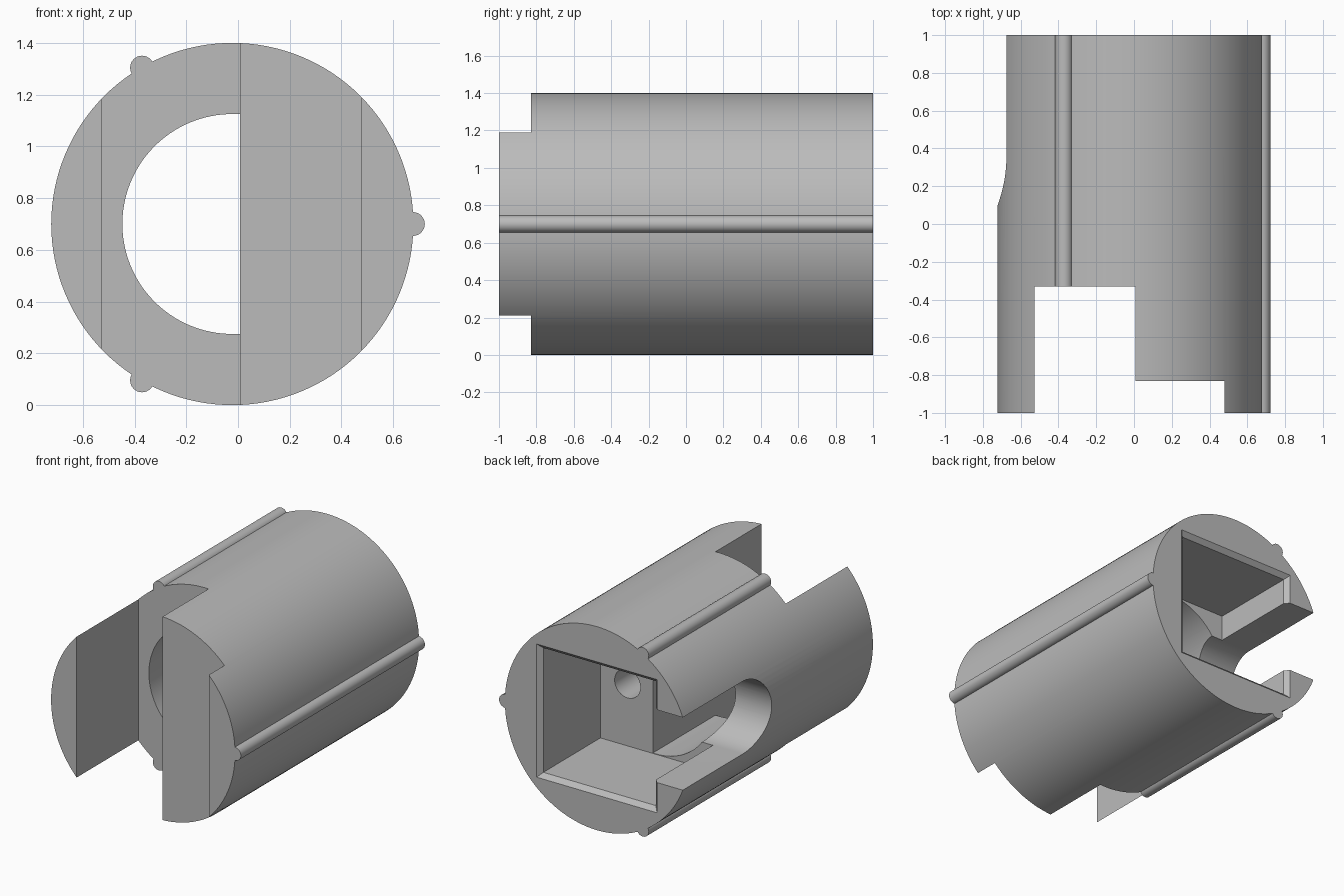
import bpy, bmesh
from math import cos, sin, pi, radians

default = bpy.data.objects.get("Cube")
if default:
    bpy.data.objects.remove(default, do_unlink=True)

CX, CZ, R = -0.022, 0.70, 0.70   # body axis and radius
helpers = []


def grey_material():
    mat = bpy.data.materials.new("plain grey")
    mat.use_nodes = True
    colour = (0.5, 0.5, 0.5, 1)
    mat.diffuse_color = colour
    mat.node_tree.nodes["Principled BSDF"].inputs["Base Color"].default_value = colour
    return mat


def loft(name, rings):
    """Closed solid through rings of equal point count."""
    bm = bmesh.new()
    loops = [[bm.verts.new(p) for p in ring] for ring in rings]
    n = len(loops[0])
    for a, b in zip(loops, loops[1:]):
        for i in range(n):
            bm.faces.new((a[i], a[(i + 1) % n], b[(i + 1) % n], b[i]))
    bm.faces.new(loops[0])
    bm.faces.new(loops[-1])
    bmesh.ops.recalc_face_normals(bm, faces=bm.faces)
    mesh = bpy.data.meshes.new(name)
    bm.to_mesh(mesh)
    bm.free()
    obj = bpy.data.objects.new(name, mesh)
    bpy.context.collection.objects.link(obj)
    return obj


def arc(cu, cv, r, start=0, end=2 * pi, n=128, closed=True):
    steps = n if closed else n - 1
    return [(cu + r * cos(start + (end - start) * i / steps),
             cv + r * sin(start + (end - start) * i / steps)) for i in range(n)]


def along_y(name, profile, y0, y1):
    return loft(name, [[(u, y, v) for u, v in profile] for y in (y0, y1)])


def along_x(name, profile, x0, x1):
    return loft(name, [[(x, u, v) for u, v in profile] for x in (x0, x1)])


def rect(u0, u1, v0, v1):
    return [(u0, v0), (u1, v0), (u1, v1), (u0, v1)]


def combine(target, tool, operation):
    tool.hide_render = True
    helpers.append(tool)
    mod = target.modifiers.new(tool.name, "BOOLEAN")
    mod.operation, mod.solver, mod.object = operation, "EXACT", tool


# Round body with three locating ribs
body = along_y("slotted_cylinder_body", arc(CX, CZ, R), -1, 1)
for angle in (0, 120, 240):
    a = radians(angle)
    centre = CX + 0.698 * cos(a), CZ + 0.698 * sin(a)
    combine(body, along_y("rib", arc(*centre, 0.046, n=32), -1, 1), "UNION")

# Front slot and the shallow step beside it
combine(body, along_y("front_slot", rect(-0.527, 0.007, -1, 3), -2, -0.33), "DIFFERENCE")
combine(body, along_y("front_step", rect(0, 0.478, -1, 3), -2, -0.83), "DIFFERENCE")

# Square rear pocket with a chamfered mouth
rings = []
for y, half in ((0.35, 0.428), (0.97, 0.428), (1, 0.458), (1.05, 0.508)):
    rings.append([(u, y, v) for u, v in rect(CX - half, CX + half, CZ - half, CZ + half)])
combine(body, loft("rear_pocket", rings), "DIFFERENCE")

# Half-round bore joining the slot and the pocket
bore = [(0.007, CZ - 0.425), (0.007, CZ + 0.425)] + arc(
    CX, CZ, 0.425, pi / 2, 3 * pi / 2, 64, False)
combine(body, along_y("half_bore", bore, -0.4, 0.4), "DIFFERENCE")

# Blind hole in the pocket end wall
combine(body, along_y("blind_hole", arc(0.2, CZ, 0.098, n=48), -0.1, 0.4), "DIFFERENCE")

# Side opening with a rounded end
side = [(1.5, CZ - 0.25), (1.5, CZ + 0.25)] + arc(
    0.35, CZ, 0.25, pi / 2, 3 * pi / 2, 48, False)
combine(body, along_x("side_opening", side, -1, -0.1), "DIFFERENCE")

# Bake the cuts, drop the cutters and shade
graph = bpy.context.evaluated_depsgraph_get()
baked = bpy.data.meshes.new_from_object(body.evaluated_get(graph))
body.modifiers.clear()
body.data = baked
for tool in helpers:
    bpy.data.objects.remove(tool, do_unlink=True)
baked.materials.clear()
baked.materials.append(grey_material())
bpy.ops.object.select_all(action="DESELECT")
body.select_set(True)
bpy.context.view_layer.objects.active = body
bpy.ops.object.shade_smooth_by_angle(angle=radians(30))
